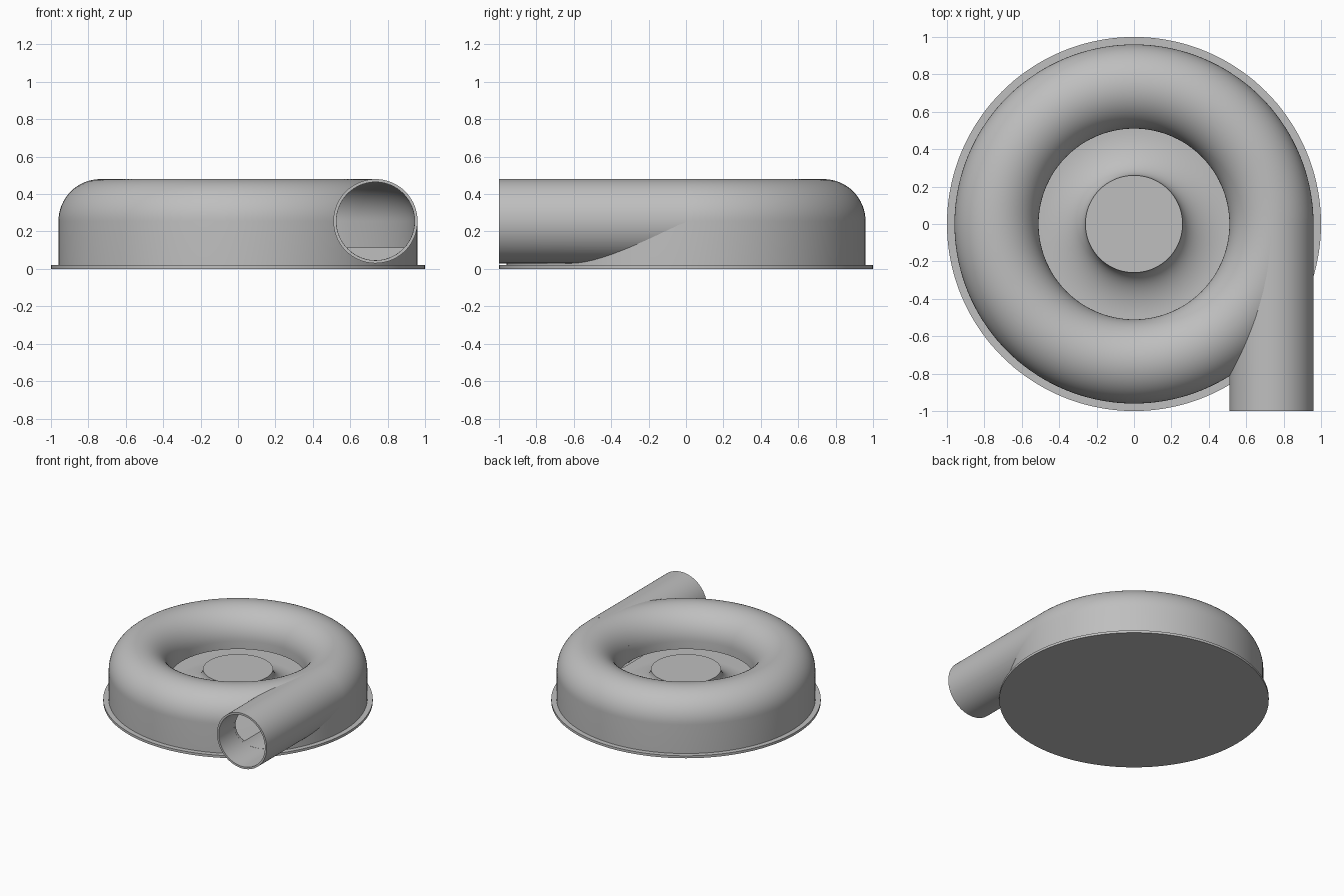
import bpy, bmesh, math
from mathutils import Matrix, Vector

cube = bpy.data.objects.get("Cube")
if cube:
    bpy.data.objects.remove(cube, do_unlink=True)

# Single material
grey = bpy.data.materials.new("light_grey")
grey.use_nodes = True
colour = (0.52, 0.52, 0.52, 1)
grey.diffuse_color = colour
grey.node_tree.nodes["Principled BSDF"].inputs["Base Color"].default_value = colour

SEG = 144
RING, MID, R, WALL = 0.735, 0.255, 0.225, 0.016   # volute ring, tube size, shell
FLANGE, FLOOR, LIP, HUB_TOP = 0.02, 0.115, 0.19, 0.265


def lathe(name, profile, closed=False, centre=(0, 0, 0), along_y=False):
    """Spin (radius, height) points around an axis."""
    bm = bmesh.new()
    verts = [bm.verts.new((r, 0, z)) for r, z in profile]
    pairs = list(zip(verts, verts[1:] + verts[:1])) if closed else list(zip(verts, verts[1:]))
    edges = [bm.edges.new(p) for p in pairs]
    bmesh.ops.spin(bm, geom=verts + edges, cent=(0, 0, 0), axis=(0, 0, 1),
                   angle=math.tau, steps=SEG, use_merge=True)
    bmesh.ops.remove_doubles(bm, verts=bm.verts, dist=1e-5)
    bmesh.ops.recalc_face_normals(bm, faces=bm.faces)
    if along_y:
        bm.transform(Matrix.Rotation(-math.pi / 2, 4, "X"))
    bm.transform(Matrix.Translation(Vector(centre)))
    mesh = bpy.data.meshes.new(name)
    bm.to_mesh(mesh)
    bm.free()
    mesh.materials.append(grey)
    ob = bpy.data.objects.new(name, mesh)
    bpy.context.collection.objects.link(ob)
    return ob


def activate(ob):
    bpy.ops.object.select_all(action="DESELECT")
    ob.select_set(True)
    bpy.context.view_layer.objects.active = ob


def cut(ob, cutter):
    activate(ob)
    mod = ob.modifiers.new("cut", "BOOLEAN")
    mod.operation = "DIFFERENCE"
    mod.solver = "EXACT"
    mod.object = cutter
    bpy.ops.object.modifier_apply(modifier=mod.name)


def arch(radius, steps=32):
    """Half circle over the volute ring, from outside to inside."""
    return [(RING + radius * math.cos(math.pi * i / steps),
             MID + radius * math.sin(math.pi * i / steps)) for i in range(steps + 1)]


# Base flange
flange = lathe("base_flange", [(0, 0), (1, 0), (1, FLANGE), (0, FLANGE)])

# Volute shell with an open centre inlet
inner = R - WALL
outside = [(RING + R, FLANGE)] + arch(R) + [(RING - R, LIP)]
inside = [(RING + inner, FLANGE)] + arch(inner) + [(RING - inner, LIP)]
shell = lathe("volute_shell", outside + inside[::-1], closed=True)

# Raised floor flaring up to the hub
flare = [(0.5 - 0.24 * math.cos(t), HUB_TOP - (HUB_TOP - FLOOR) * math.sin(t))
         for t in (math.pi / 2 * i / 20 for i in range(21))]
floor = lathe("hub_and_floor", [(0, HUB_TOP)] + flare +
              [(RING + inner + 0.004, FLOOR), (RING + inner + 0.004, FLANGE), (0, FLANGE)])

# Outlet pipe running tangentially to the front
pipe = lathe("outlet_pipe", [(R, 0), (R, 1), (inner, 1), (inner, 0)], closed=True,
             centre=(RING, -1, MID), along_y=True)

# Cutters: pipe bore and volute cavity
bore = lathe("bore_cutter", [(0, 0), (inner - 0.0005, 0), (inner - 0.0005, 1.08), (0, 1.08)],
             centre=(RING, -1.1, MID), along_y=True)
cavity = lathe("cavity_cutter", [(RING - inner, 0.01), (RING + inner, 0.01)] + arch(inner),
               closed=True)
cut(shell, bore)
cut(floor, bore)
cut(pipe, cavity)
for helper in (bore, cavity):
    bpy.data.objects.remove(helper, do_unlink=True)

# Smooth curved surfaces, keep crisp edges
for ob in (flange, shell, floor, pipe):
    activate(ob)
    bpy.ops.object.shade_smooth_by_angle(angle=math.radians(30))
